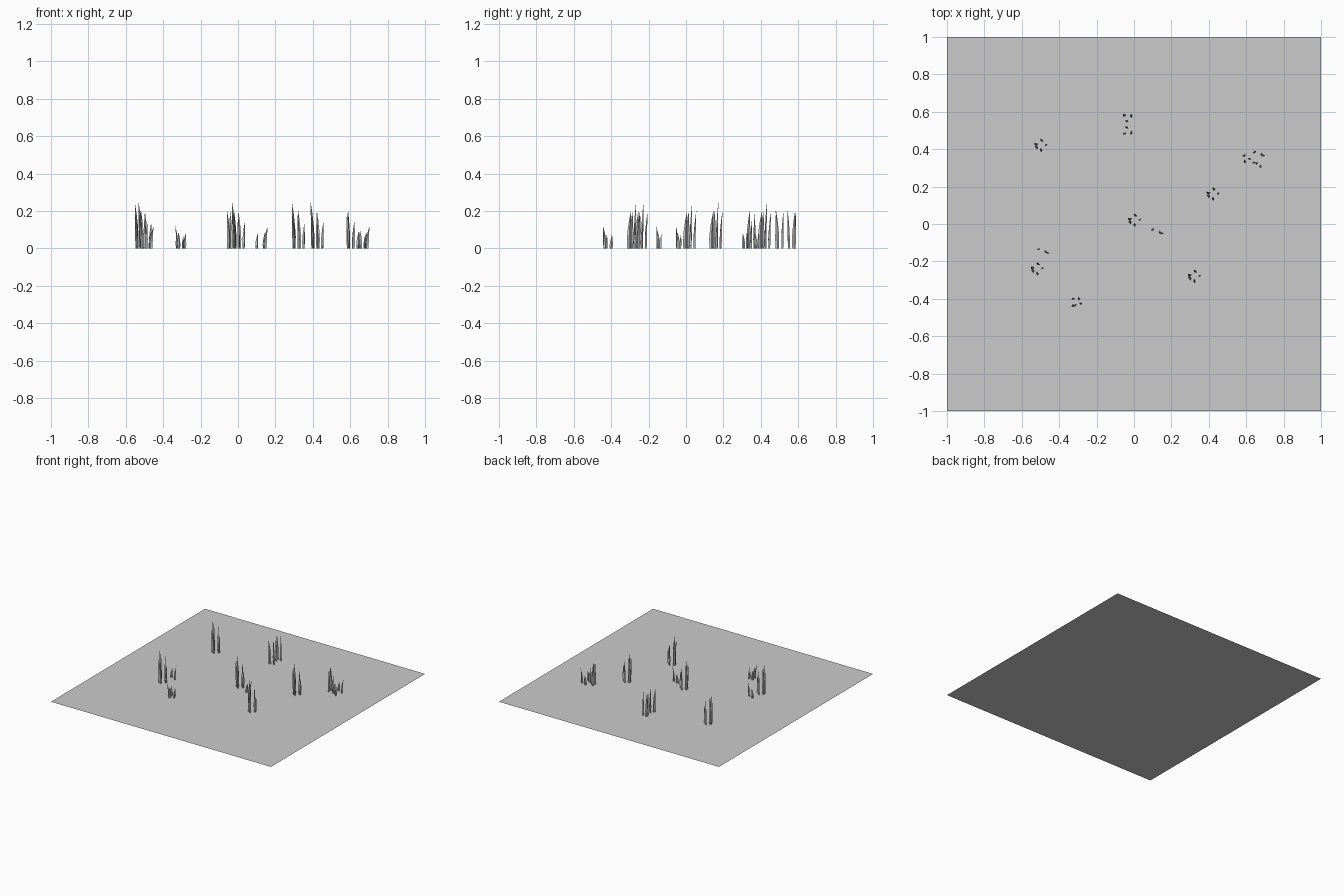
import bpy, bmesh, math
from mathutils import Vector

cube = bpy.data.objects.get("Cube")
if cube:
    bpy.data.objects.remove(cube)


def make_material(name, rgb):
    mat = bpy.data.materials.new(name)
    mat.use_nodes = True
    mat.diffuse_color = (*rgb, 1)
    mat.node_tree.nodes["Principled BSDF"].inputs["Base Color"].default_value = (*rgb, 1)
    return mat


grey = make_material("plain grey", (0.6, 0.6, 0.6))


def finish(bm, name):
    mesh = bpy.data.meshes.new(name)
    bm.to_mesh(mesh)
    bm.free()
    mesh.materials.append(grey)
    obj = bpy.data.objects.new(name, mesh)
    bpy.context.collection.objects.link(obj)
    return obj


# Flat square of ground
bm = bmesh.new()
bmesh.ops.create_grid(bm, x_segments=1, y_segments=1, size=1)
finish(bm, "ground_plane")


def add_blade(bm, x, y, height, lean_x, lean_y, turn):
    """Curved blade: a four-sided section that swells, then tapers to a tip."""
    half = 0.011 if height > 0.15 else 0.009
    rings = []
    for t, scale in ((0, 0.8), (0.25, 1), (0.5, 0.8), (0.75, 0.45)):
        centre = Vector((x + lean_x * t * t, y + lean_y * t * t, height * t))
        ring = []
        for k in range(4):
            a = k * math.pi / 2
            u, v = half * scale * math.cos(a), half * 0.6 * scale * math.sin(a)
            offset = Vector((u * math.cos(turn) - v * math.sin(turn),
                             u * math.sin(turn) + v * math.cos(turn), 0))
            ring.append(bm.verts.new(centre + offset))
        rings.append(ring)
    tip = bm.verts.new((x + lean_x, y + lean_y, height))
    for k in range(4):
        n = (k + 1) % 4
        for low, high in zip(rings, rings[1:]):
            bm.faces.new((low[k], low[n], high[n], high[k]))
        bm.faces.new((rings[-1][k], rings[-1][n], tip))


# Each blade: x, y, height, lean in x, lean in y
TALL = [(-.02, .005, .25, -.012, .008), (-.018, -.012, .2, -.014, .006),
        (.008, .025, .2, -.006, .01), (.03, .003, .14, .006, .004),
        (.004, -.026, .2, -.004, .012)]
SPROUT = [(-.025, .01, .08, .006, .004), (.012, -.002, .09, .008, -.004),
          (.02, -.008, .12, .014, -.004)]
LOW = [(-.015, .02, .08, -.006, .005), (.015, .02, .07, .004, .005),
       (.025, -.005, .08, .006, .003), (-.005, -.016, .09, -.004, -.004),
       (-.014, -.014, .12, -.012, -.01)]
TRIO = [(-.02, .025, .2, -.008, .008), (.016, .022, .2, -.006, .006),
        (-.008, -.005, .2, -.004, -.006)]

TUFTS = [("tall_tuft", TALL, [(-.5, .42), (0, .02), (.42, .16), (.32, -.28), (-.52, -.24)]),
         ("sprout_tuft", SPROUT, [(.125, -.04), (-.485, -.145), (.67, .375)]),
         ("low_tuft", LOW, [(-.31, -.42)]),
         ("back_tuft", TRIO, [(-.03, .555)])]


def build_tuft(name, blades, cx, cy):
    bm = bmesh.new()
    for i, (x, y, h, lx, ly) in enumerate(blades):
        add_blade(bm, cx + x, cy + y, h, lx, ly, 0.5 + i * 1.1)
    obj = finish(bm, name)
    for poly in obj.data.polygons:
        poly.use_smooth = False


for name, blades, places in TUFTS:
    for i, (cx, cy) in enumerate(places):
        build_tuft(f"{name}_{i + 1}", blades, cx, cy)

# Second half of the back tuft, mirrored front to back
build_tuft("back_tuft_2", [(x, -y, h, lx, -ly) for x, y, h, lx, ly in TRIO], -.03, .51)

# Tuft on the right of the ground, with two stray blades
build_tuft("side_tuft", [(-.015, .02, .2, -.008, .004), (-.012, -.012, .2, -.004, .008),
                         (.012, .003, .15, .006, .004)], .605, .345)
build_tuft("stray_blades", [(-.02, .008, .09, .006, .004), (.016, -.012, .08, .006, -.004),
                            (-.004, .004, .1, -.004, .004)], .66, .32)
